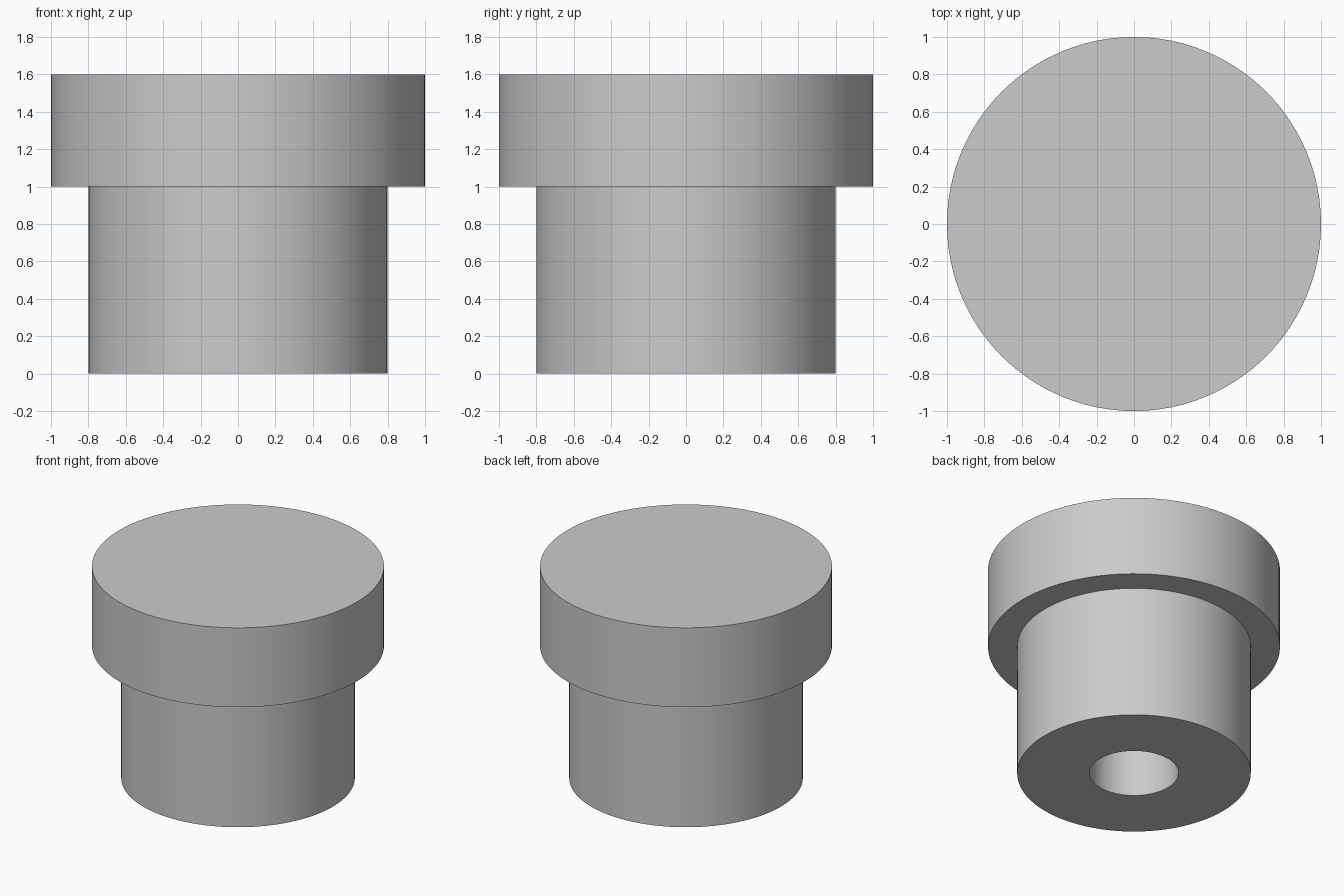
import bpy, bmesh, math

cube = bpy.data.objects.get("Cube")
if cube:
    bpy.data.objects.remove(cube, do_unlink=True)

SEGMENTS = 96
HEAD_R, STEM_R, BORE_R = 1.0, 0.8, 0.305
TOP, SHOULDER, BORE_TOP = 1.6, 1.0, 1.0

# Single plain grey
grey = bpy.data.materials.new("light_grey")
grey.use_nodes = True
colour = (0.6, 0.6, 0.6, 1)
grey.diffuse_color = colour
grey.node_tree.nodes["Principled BSDF"].inputs["Base Color"].default_value = colour

# Half section from the blind bore, round the stem and head, to the top centre
profile = [(BORE_R, BORE_TOP), (BORE_R, 0), (STEM_R, 0),
           (STEM_R, SHOULDER), (HEAD_R, SHOULDER), (HEAD_R, TOP)]

bm = bmesh.new()
rings = []
for radius, z in profile:
    angles = [math.tau * i / SEGMENTS for i in range(SEGMENTS)]
    rings.append([bm.verts.new((radius * math.cos(a), radius * math.sin(a), z))
                  for a in angles])

# Walls between neighbouring rings
for a, b in zip(rings, rings[1:]):
    for i in range(SEGMENTS):
        j = (i + 1) % SEGMENTS
        bm.faces.new((a[i], a[j], b[j], b[i]))

# Bore end and flat top
bm.faces.new(rings[0])
bm.faces.new(rings[-1])
bmesh.ops.recalc_face_normals(bm, faces=bm.faces)

mesh = bpy.data.meshes.new("flanged_plug")
bm.to_mesh(mesh)
bm.free()
mesh.materials.append(grey)
plug = bpy.data.objects.new("flanged_plug", mesh)
bpy.context.collection.objects.link(plug)

# Smooth round walls with sharp rims
bpy.ops.object.select_all(action='DESELECT')
plug.select_set(True)
bpy.context.view_layer.objects.active = plug
bpy.ops.object.shade_smooth_by_angle(angle=math.radians(30))
